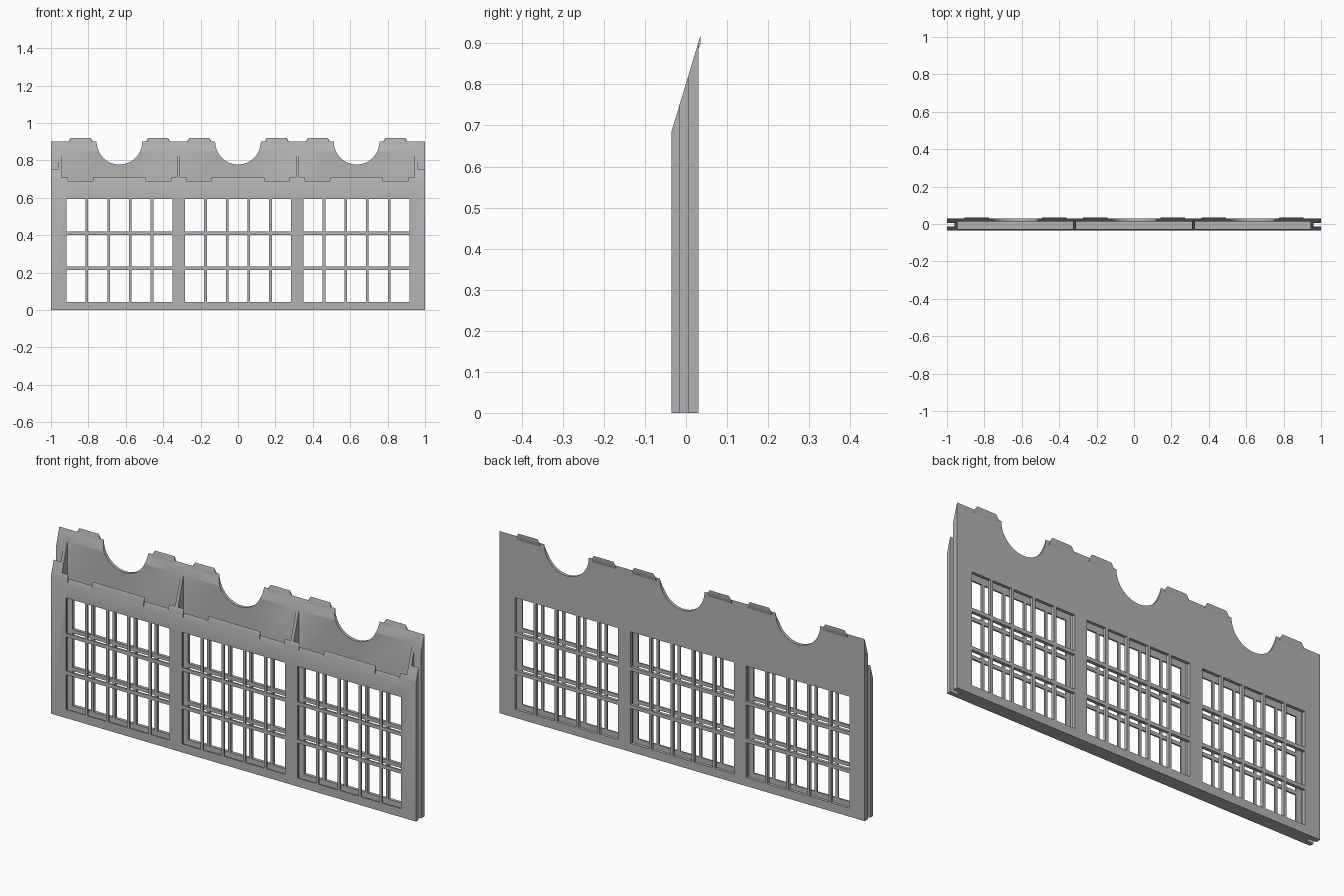
import bpy, bmesh, math

if "Cube" in bpy.data.objects:
    bpy.data.objects.remove(bpy.data.objects["Cube"])

FRONT, BACK, TIP = -0.0355, 0.030, 0.0355
IN_F, IN_B = -0.028, 0.0145            # inner faces of the two walls
CENTRES = (-0.634, 0.0, 0.634)         # three pockets


def slope(y):
    """Height of the slanted top at depth y."""
    return 0.685 + (y - FRONT) * (0.235 / 0.071)


def prism(bm, profile, x0, x1, taper=None):
    """Extrude a (y, z) profile along x; taper(z) draws the ends inward."""
    t = taper or (lambda z: 0.0)
    a = [bm.verts.new((x0 + t(z), y, z)) for y, z in profile]
    b = [bm.verts.new((x1 - t(z), y, z)) for y, z in profile]
    n = len(profile)
    bm.faces.new(a)
    bm.faces.new(b[::-1])
    for i in range(n):
        j = (i + 1) % n
        bm.faces.new((a[i], b[i], b[j], a[j]))


def box(bm, x0, x1, y0, y1, z0, z1):
    prism(bm, [(y0, z0), (y1, z0), (y1, z1), (y0, z1)], x0, x1)


def finish(bm, name):
    bmesh.ops.recalc_face_normals(bm, faces=bm.faces)
    me = bpy.data.meshes.new(name)
    bm.to_mesh(me)
    bm.free()
    ob = bpy.data.objects.new(name, me)
    bpy.context.collection.objects.link(ob)
    return ob


def cut(target, bm, name):
    """Subtract the cutter geometry from the target."""
    cutter = finish(bm, name)
    cutter.hide_render = True
    mod = target.modifiers.new(name, 'BOOLEAN')
    mod.operation, mod.solver, mod.object = 'DIFFERENCE', 'EXACT', cutter
    bpy.context.view_layer.objects.active = target
    bpy.ops.object.modifier_apply(modifier=name)
    bpy.data.objects.remove(cutter)


grey = bpy.data.materials.new("grey plastic")
grey.diffuse_color = (0.45, 0.45, 0.45, 1)
grey.use_nodes = True
grey.node_tree.nodes["Principled BSDF"].inputs["Base Color"].default_value = grey.diffuse_color

# Solid body with slanted top
bm = bmesh.new()
prism(bm, [(FRONT, 0), (BACK, 0), (BACK, slope(BACK)), (FRONT, slope(FRONT))], -1, 1)
body = finish(bm, "holder_body")

# Three open pockets
bm = bmesh.new()
for c, x0, x1 in zip(CENTRES, (-0.945, -0.309, 0.325), (-0.325, 0.309, 0.945)):
    box(bm, x0, x1, IN_F, IN_B, 0.012, 1.1)
cut(body, bm, "pocket_cutter")

# Vertical grooves in both ends
bm = bmesh.new()
for x0, x1 in ((-1.1, -0.961), (0.961, 1.1)):
    box(bm, x0, x1, -0.0145, 0.005, -0.1, 1.1)
cut(body, bm, "end_groove_cutter")

# Window grids through both walls: 5 columns by 3 rows per pocket
bm = bmesh.new()
for c in CENTRES:
    for col in range(5):
        x = c + (col - 2) * 0.116
        for z0, z1 in ((0.042, 0.215), (0.233, 0.402), (0.42, 0.595)):
            box(bm, x - 0.051, x + 0.051, -0.1, 0.1, z0, z1)
cut(body, bm, "window_cutter")

# Round finger cutouts in the back wall
bm = bmesh.new()
for c in CENTRES:
    arc = [(c + 0.122 * math.cos(a), 0.9 + 0.122 * math.sin(a))
           for a in (math.pi * (1 + i / 32) for i in range(33))]
    arc += [(c + 0.122, 1.1), (c - 0.122, 1.1)]
    f = [bm.verts.new((x, 0.0, z)) for x, z in arc]
    b = [bm.verts.new((x, 0.1, z)) for x, z in arc]
    bm.faces.new(f)
    bm.faces.new(b[::-1])
    for i in range(len(arc)):
        j = (i + 1) % len(arc)
        bm.faces.new((f[i], b[i], b[j], f[j]))
cut(body, bm, "finger_cutter")

# Notches in the front wall, one for each tab
bm = bmesh.new()
for c in CENTRES:
    for x0, x1 in ((-0.276, -0.142), (0.142, 0.276)):
        prism(bm, [(-0.05, slope(-0.05) - 0.02), (-0.02, slope(-0.02) - 0.02),
                   (-0.02, 0.8), (-0.05, 0.8)], c + x0, c + x1)
cut(body, bm, "notch_cutter")

# Tabs on the top edge of the back wall
bm = bmesh.new()
for c in CENTRES:
    for x0, x1 in ((-0.272, -0.142), (0.142, 0.272)):
        prism(bm, [(0.026, 0.884), (BACK, 0.884), (TIP, 0.9), (TIP, 0.92),
                   (0.026, slope(0.026))], c + x0, c + x1,
              lambda z: max(0.0, z - 0.9) * 0.6)
tabs = finish(bm, "back_tabs")

for ob in (body, tabs):
    ob.data.materials.clear()
    ob.data.materials.append(grey)
    for p in ob.data.polygons:
        p.material_index = 0
    bpy.ops.object.select_all(action='DESELECT')
    ob.select_set(True)
    bpy.context.view_layer.objects.active = ob
    bpy.ops.object.shade_smooth_by_angle(angle=math.radians(25))
